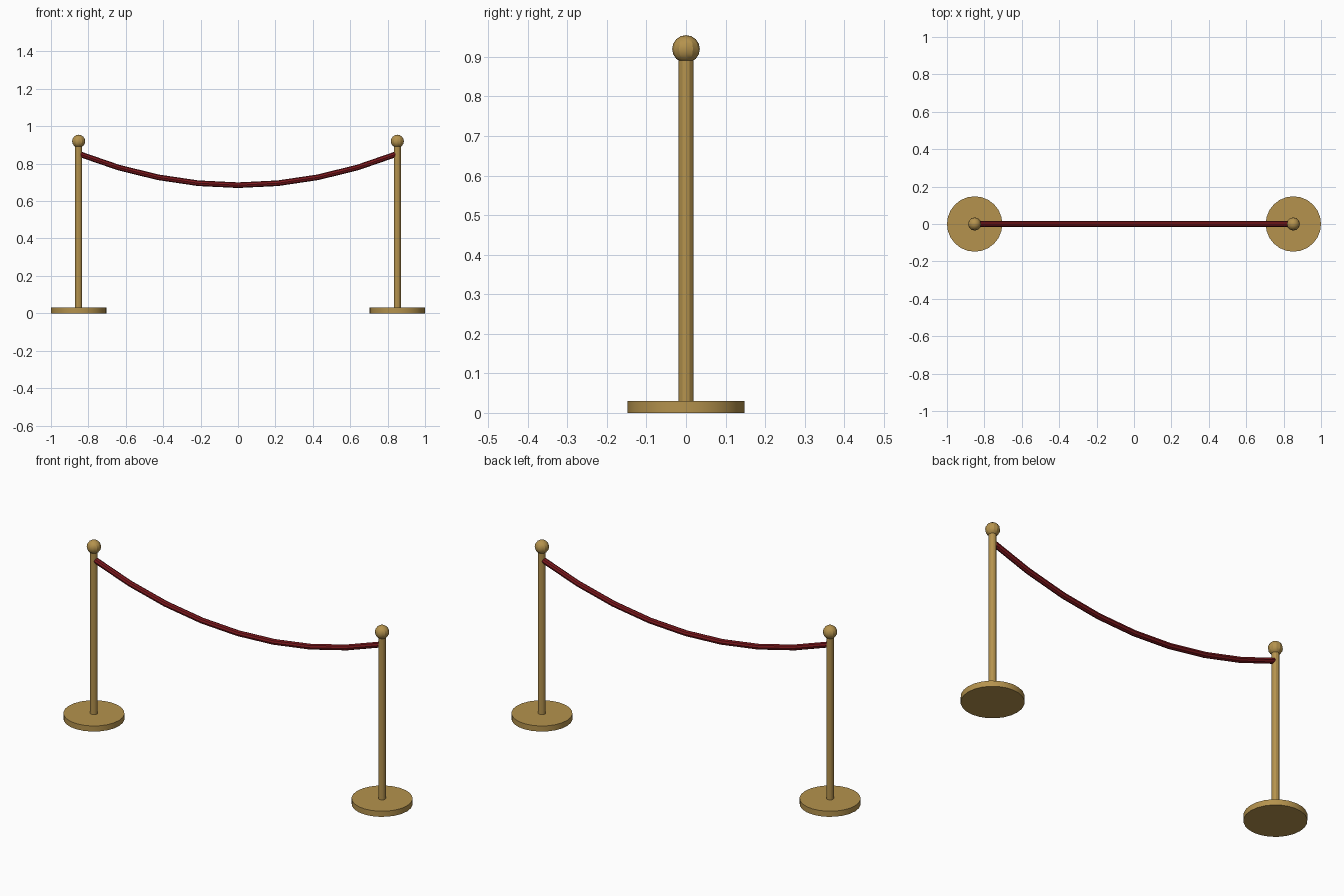
import bpy
from math import radians
from mathutils import Vector

if "Cube" in bpy.data.objects:
    bpy.data.objects.remove(bpy.data.objects["Cube"], do_unlink=True)

POST_X = 0.852
ROPE_TOP, ROPE_SAG = 0.853, 0.168


def make_material(name, color):
    mat = bpy.data.materials.new(name)
    mat.use_nodes = True
    mat.diffuse_color = color
    mat.node_tree.nodes["Principled BSDF"].inputs["Base Color"].default_value = color
    return mat


brass = make_material("brass", (0.46, 0.29, 0.075, 1))
red = make_material("red_velvet", (0.2, 0.009, 0.012, 1))


def finish(name, mat):
    obj = bpy.context.object
    obj.name = name
    obj.data.materials.append(mat)
    bpy.ops.object.shade_smooth_by_angle(angle=radians(25))
    return obj


def cylinder(name, x, radius, bottom, top, sides):
    bpy.ops.mesh.primitive_cylinder_add(
        vertices=sides, radius=radius, depth=top - bottom,
        location=(x, 0, (bottom + top) / 2))
    return finish(name, brass)


# Two posts, each with a disc base, a pole and a ball finial
for side, x in (("left", POST_X), ("right", -POST_X)):
    cylinder(side + "_base", x, 0.148, 0, 0.03, 24)
    cylinder(side + "_pole", x, 0.0185, 0.03, 0.9, 12)
    bpy.ops.mesh.primitive_uv_sphere_add(
        segments=12, ring_count=8, radius=0.035, location=(x, 0, 0.92))
    finish(side + "_finial", brass)

# Sagging rope: an eight-segment parabola swept with a round section
curve = bpy.data.curves.new("rope", "CURVE")
curve.dimensions = "3D"
curve.bevel_depth = 0.015
curve.bevel_resolution = 2
curve.use_fill_caps = True
spline = curve.splines.new("POLY")
spline.points.add(8)
for i, point in enumerate(spline.points):
    t = i / 4 - 1
    point.co = Vector((t * POST_X, 0, ROPE_TOP - ROPE_SAG * (1 - t * t), 1))
    point.radius = 1
rope = bpy.data.objects.new("rope", curve)
bpy.context.collection.objects.link(rope)

# Turn the rope into a mesh
bpy.ops.object.select_all(action="DESELECT")
rope.select_set(True)
bpy.context.view_layer.objects.active = rope
bpy.ops.object.convert(target="MESH")
finish("rope", red)
